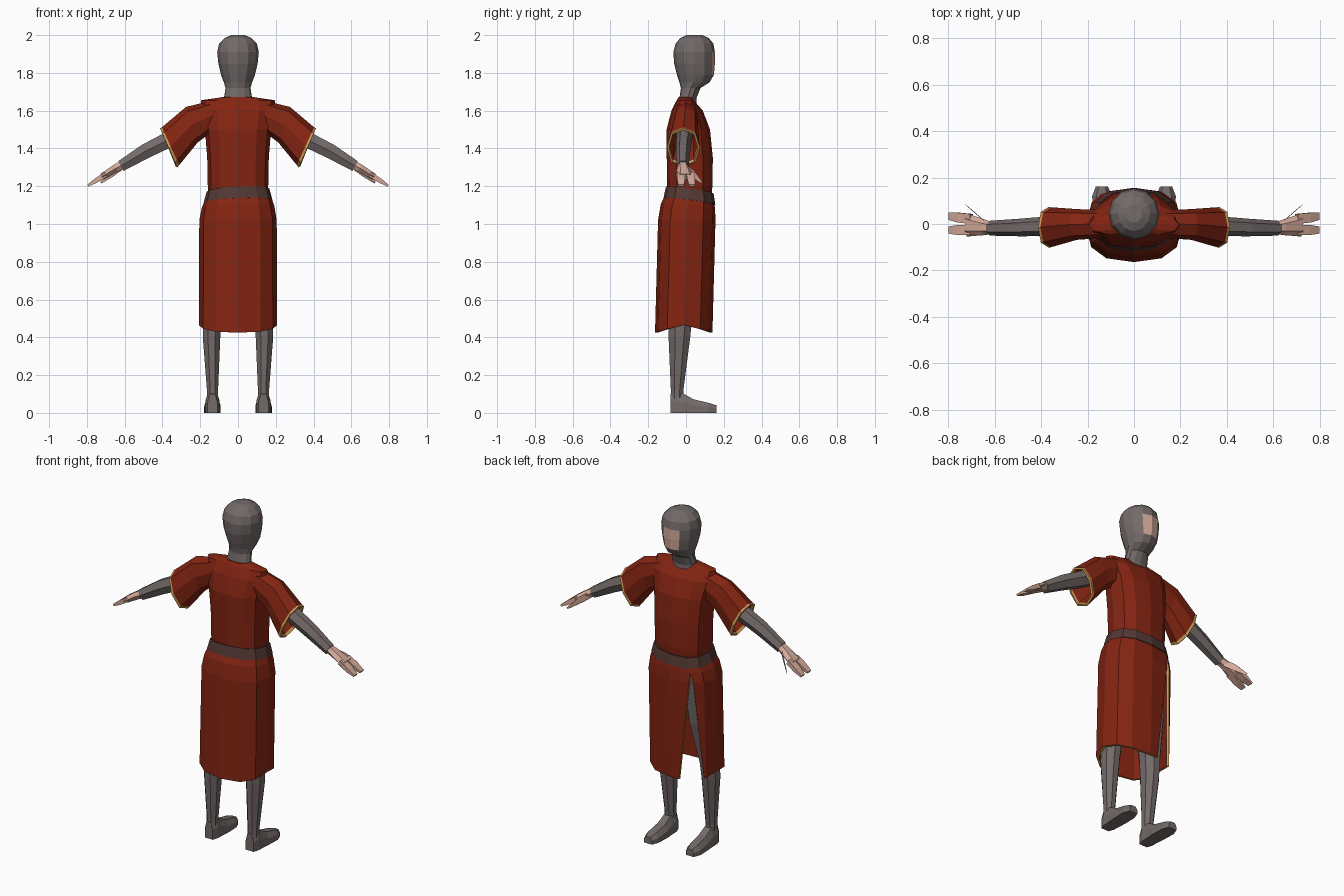
import bpy, bmesh, math
from mathutils import Vector

cube = bpy.data.objects.get("Cube")
if cube:
    bpy.data.objects.remove(cube, do_unlink=True)


def material(name, rgb):
    m = bpy.data.materials.new(name)
    m.use_nodes = True
    color = (*rgb, 1)
    m.diffuse_color = color
    m.node_tree.nodes["Principled BSDF"].inputs["Base Color"].default_value = color
    return m


red = material("red_cloth", (0.23, 0.018, 0.006))
gold = material("gold_trim", (0.6, 0.32, 0.09))
grey = material("grey_cloth", (0.17, 0.145, 0.14))
brown = material("brown_belt", (0.085, 0.04, 0.035))
skin = material("skin", (0.66, 0.4, 0.32))


def power(t, p):
    return math.copysign(abs(t) ** p, t)


def oval(c, u, v, n=8, p=1.0, turn=0.0):
    """Closed ring around c spanned by the half axes u and v."""
    c, u, v = Vector(c), Vector(u), Vector(v)
    angles = [math.radians(turn) + math.tau * k / n for k in range(n)]
    return [c + u * power(math.cos(a), p) + v * power(math.sin(a), p) for a in angles]


def flat_oval(z, cy, rx, ry, n=12, p=1.0, x=0.0, turn=0.0):
    return oval((x, cy, z), (rx, 0, 0), (0, ry, 0), n, p, turn)


def loft(name, rings, mats, closed=True, caps=True, paint=None, side=1, thick=0):
    """Skin a list of rings; paint(ring, column) chooses the material slot."""
    bm = bmesh.new()
    rows = [[bm.verts.new((q.x * side, q.y, q.z)) for q in r] for r in rings]
    n = len(rows[0])
    for i, (a, b) in enumerate(zip(rows, rows[1:])):
        for k in range(n if closed else n - 1):
            j = (k + 1) % n
            f = bm.faces.new((a[k], a[j], b[j], b[k]))
            f.material_index = paint(i, k) if paint else 0
    if caps:
        bm.faces.new(rows[0])
        bm.faces.new(rows[-1])
    bmesh.ops.remove_doubles(bm, verts=bm.verts, dist=0.0005)
    bmesh.ops.recalc_face_normals(bm, faces=bm.faces)
    mid = sum((v.co for v in bm.verts), Vector()) / len(bm.verts)
    if sum((f.calc_center_median() - mid).dot(f.normal) * f.calc_area() for f in bm.faces) < 0:
        bmesh.ops.reverse_faces(bm, faces=bm.faces)
    mesh = bpy.data.meshes.new(name)
    bm.to_mesh(mesh)
    bm.free()
    ob = bpy.data.objects.new(name, mesh)
    bpy.context.collection.objects.link(ob)
    for m in mats:
        mesh.materials.append(m)
    if thick:
        s = ob.modifiers.new("cloth", "SOLIDIFY")
        s.thickness = thick
        s.offset = -1
        s.material_offset_rim = 1
    return ob


def dip(a):
    """The waistline hangs lower at the front."""
    return 0.02 * (1 + math.cos(a - math.radians(115)))


# Head with hood, neck and face opening
head = [(1.62, 0.005, 0.085, 0.05), (1.665, 0.01, 0.075, 0.045), (1.72, 0.025, 0.066, 0.052),
        (1.75, 0.045, 0.075, 0.08), (1.79, 0.05, 0.09, 0.098), (1.85, 0.045, 0.104, 0.108),
        (1.91, 0.043, 0.11, 0.11), (1.955, 0.045, 0.1, 0.1), (1.985, 0.045, 0.07, 0.075),
        (2.0, 0.045, 0.035, 0.04)]
loft("hooded_head", [flat_oval(*r) for r in head], [grey, skin],
     paint=lambda i, k: int(i in (4, 5) and k in (2, 3)))

# Tunic body
torso = [(1.13, 0.02, 0.155, 0.112), (1.2, 0.02, 0.16, 0.12), (1.35, 0.02, 0.163, 0.122),
         (1.5, 0.012, 0.175, 0.115), (1.6, 0.006, 0.195, 0.083), (1.655, -0.004, 0.195, 0.045),
         (1.672, -0.002, 0.08, 0.036)]
loft("tunic_body", [flat_oval(*r, p=0.8) for r in torso], [red])

# Belt
belt = [(1.2, 0.02, 0.166, 0.126), (1.14, 0.018, 0.182, 0.137)]
rings = [flat_oval(*r, n=12, p=0.8) for r in belt]
for ring in rings:
    for k, q in enumerate(ring):
        q.z -= dip(math.tau * k / 12)
loft("belt", rings, [brown], caps=False, thick=0.01)

# Skirt with a slit over one thigh: (z, cy, rx, ry, slit half angles)
skirt = [(1.155, 0.019, 0.175, 0.13, 0, 0), (1.105, 0.01, 0.192, 0.144, 0, 0),
         (1.02, 0.004, 0.205, 0.152, 4, 4), (0.465, -0.012, 0.207, 0.152, 24, 22)]
rings = []
for row, (z, cy, rx, ry, low, high) in enumerate(skirt):
    degrees = [124 + high] + [150 + 30 * k for k in range(11)] + [484 - low]
    ring = []
    for a in map(math.radians, degrees):
        drop = dip(a) * (1, 0.7, 0, 0)[row] + (0.04 * abs(math.sin(a)) if row == 3 else 0)
        ring.append(Vector((rx * power(math.cos(a), 0.8),
                            cy + ry * power(math.sin(a), 0.8), z - drop)))
    rings.append(ring)
loft("skirt", rings, [red, gold], closed=False, caps=False, thick=0.014)

# Hips
loft("hips", [flat_oval(*r) for r in [(1.14, 0.015, 0.14, 0.1), (1.0, 0.005, 0.165, 0.11),
                                      (0.88, 0, 0.13, 0.09)]], [grey])


def limb(name, mat, path, side, n=6, turn=0.0):
    """Tube in the arm plane: each stop is x, y, z, half depth, half height."""
    slope = Vector((0.47, 0, 0.88))
    loft(name, [oval((x, y, z), (0, d, 0), slope * h, n, turn=turn)
                for x, y, z, d, h in path], [mat], side=side)


for side, word in ((1, "left"), (-1, "right")):
    # Flared sleeve with a gold cuff
    sleeve = [(0.13, 0.0, 1.58, 0.06, 0.02, 0.07), (0.245, -0.002, 1.525, 0.066, 0.03, 0.095),
              (0.357, -0.014, 1.412, 0.086, 0.046, 0.1), (0.367, -0.014, 1.403, 0.088, 0.046, 0.104)]
    loft(word + "_sleeve", [oval((x, y, z), (0, d, 0), (ux, 0, uz), 8, 0.85)
                            for x, y, z, d, ux, uz in sleeve],
         [red, gold], caps=False, paint=lambda i, k: int(i == 2), side=side, thick=0.012)

    # Arm, palm, fingers and thumb
    limb(word + "_arm", grey, [(0.17, 0, 1.56, 0.045, 0.055), (0.38, -0.01, 1.44, 0.042, 0.048),
                               (0.49, -0.015, 1.385, 0.038, 0.045),
                               (0.62, -0.018, 1.307, 0.032, 0.034)], side)
    limb(word + "_palm", skin, [(0.6, -0.018, 1.318, 0.024, 0.026), (0.645, -0.014, 1.296, 0.034, 0.025),
                                (0.72, -0.004, 1.25, 0.05, 0.02)], side)
    for label, y0, y1 in (("front", 0.022, 0.033), ("rear", -0.026, -0.026)):
        limb(f"{word}_{label}_fingers", skin,
             [(0.7, y0, 1.262, 0.03, 0.02), (0.755, (y0 + y1) / 2, 1.228, 0.03, 0.017),
              (0.795, y1, 1.203, 0.022, 0.008)], side, 4, 45)
    thumb = [oval((x, y, z), (r, r, 0), (0, 0, r), 5)
             for x, y, z, r in [(0.63, 0.0, 1.295, 0.018), (0.675, 0.04, 1.262, 0.018),
                                (0.722, 0.08, 1.222, 0.007)]]
    loft(word + "_thumb", thumb, [skin], side=side)

    # Leg
    leg = [(1.0, 0.01, 0.085, 0.1, 0.09), (0.75, 0.0, 0.075, 0.09, 0.11),
           (0.5, -0.03, 0.054, 0.068, 0.135), (0.4, -0.035, 0.05, 0.062, 0.14),
           (0.12, -0.047, 0.032, 0.036, 0.135), (0.03, -0.047, 0.034, 0.036, 0.135)]
    loft(word + "_leg", [flat_oval(z, y, rx, ry, 8, x=x, turn=22.5) for z, y, rx, ry, x in leg],
         [grey], side=side)

    # Foot, swept from heel to toe: (y, x, half width, height)
    foot = [(-0.083, 0.135, 0.026, 0.1), (-0.05, 0.135, 0.037, 0.12), (-0.01, 0.135, 0.038, 0.1),
            (0.04, 0.135, 0.042, 0.072), (0.12, 0.138, 0.042, 0.053), (0.162, 0.138, 0.026, 0.04)]
    rings = [[Vector((x + w * dx, y, h * dz)) for dx, dz in
              ((-1, 0), (1, 0), (1, 0.55), (0.55, 1), (-0.55, 1), (-1, 0.55))] for y, x, w, h in foot]
    loft(word + "_foot", rings, [grey], side=side)
